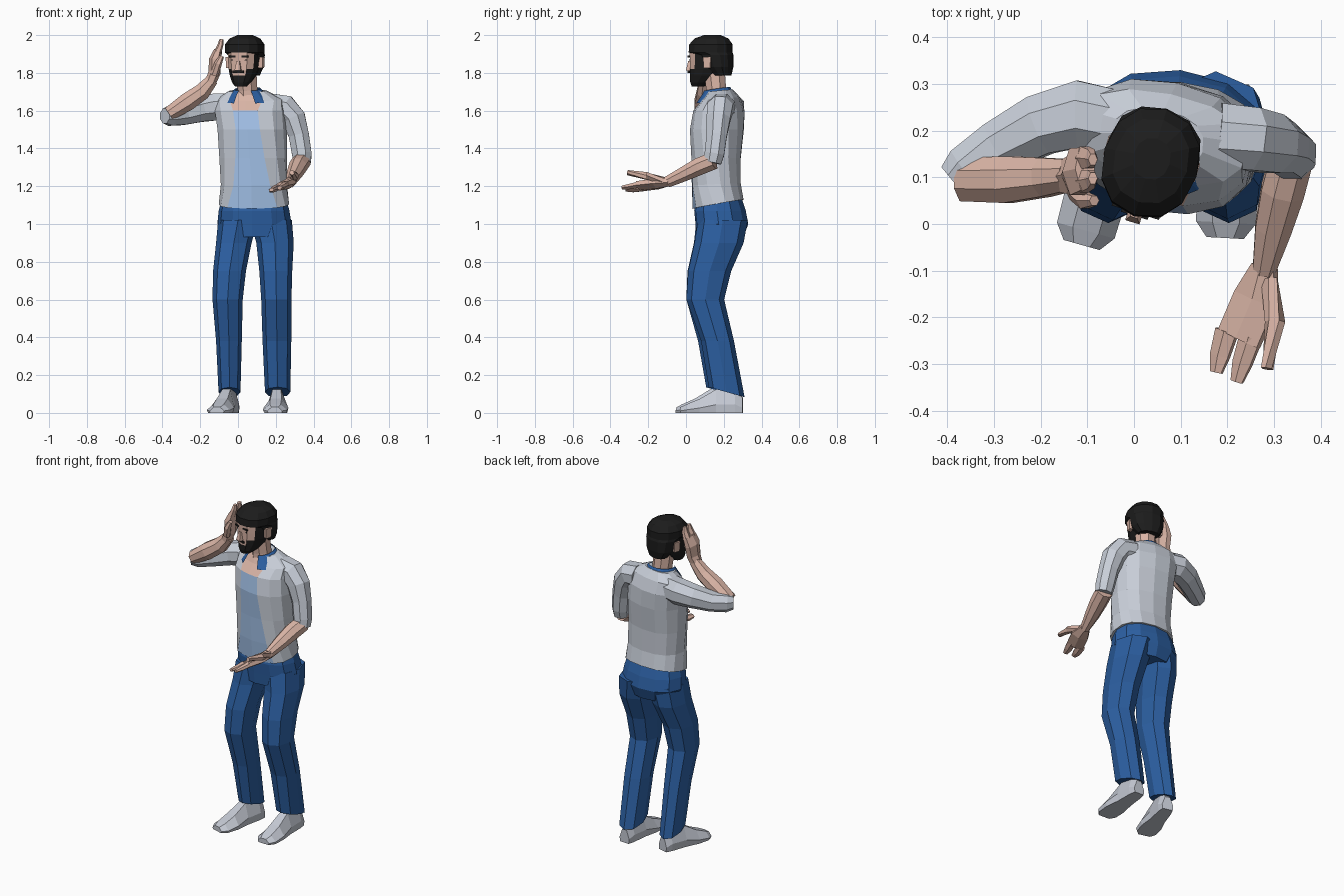
import bpy, bmesh, math
from mathutils import Vector, Matrix


def material(name, rgb):
    m = bpy.data.materials.new(name)
    m.diffuse_color = (*rgb, 1)
    return m


GREY = material("light_grey_cloth", (0.58, 0.62, 0.69))
SHIRT = material("pale_blue_cloth", (0.36, 0.53, 0.80))
DENIM = material("blue_denim", (0.025, 0.115, 0.36))
SKIN = material("skin", (0.70, 0.46, 0.38))
DARK = material("black_hair", (0.012, 0.012, 0.012))
SHOE = material("shoe_grey", (0.56, 0.59, 0.66))


def loft(name, rings, mats, rule=None, drop=None, caps=True, matrix=None):
    """Skin a list of point rings; rule picks a material, drop leaves faces out."""
    me = bpy.data.meshes.new(name)
    bm = bmesh.new()
    rows = [[bm.verts.new(p) for p in r] for r in rings]
    n = len(rows[0])
    for i in range(len(rows) - 1):
        for j in range(n):
            if drop and drop(i, j, n):
                continue
            k = (j + 1) % n
            f = bm.faces.new((rows[i][j], rows[i][k], rows[i + 1][k], rows[i + 1][j]))
            if rule:
                f.material_index = rule(i, j, n, f.calc_center_median())
    if caps:
        bm.faces.new(rows[0])
        bm.faces.new(rows[-1])
    bmesh.ops.recalc_face_normals(bm, faces=bm.faces)
    if matrix:
        bm.transform(matrix)
    bm.to_mesh(me)
    bm.free()
    for m in mats:
        me.materials.append(m)
    ob = bpy.data.objects.new(name, me)
    bpy.context.collection.objects.link(ob)
    return ob


def level(cx, cy, z, rx, ry, n=10, turn=0, tilt=0, strip=None, power=0.9):
    """Horizontal oval ring, starting at the front; strip sets the first half angle."""
    if strip:
        step = (360 - 2 * strip) / (n - 2)
        angles = [0] + [strip + step * k for k in range(n - 1)]
    else:
        angles = [360 * k / n for k in range(n)]
    pts = []
    for a in angles:
        s, c = math.sin(math.radians(a)), -math.cos(math.radians(a))
        x = rx * math.copysign(abs(s) ** power, s)
        y = ry * math.copysign(abs(c) ** power, c)
        p = Matrix.Rotation(math.radians(turn), 3, 'Z') @ Vector((x, y, tilt * y))
        pts.append(p + Vector((cx, cy, z)))
    return pts


def tube(name, stations, mat, n=8, hint=(0, 1, 0)):
    """Limb along a path; stations are x, y, z, radius along hint, radius across."""
    P = [Vector(s[:3]) for s in stations]
    rings = []
    for i, s in enumerate(stations):
        t = (P[min(i + 1, len(P) - 1)] - P[max(i - 1, 0)]).normalized()
        u = Vector(hint)
        u = (u - t * u.dot(t)).normalized()
        v = t.cross(u)
        rv = s[4] if len(s) > 4 else s[3]
        rings.append([P[i] + u * s[3] * math.cos(2 * math.pi * (k + .5) / n)
                      + v * rv * math.sin(2 * math.pi * (k + .5) / n) for k in range(n)])
    return loft(name, rings, [mat])


# Jacket with the shirt strip and open neck down the front
torso = [(.085, .17, 1.105, .187, .135, -5, .18, 42), (.085, .16, 1.21, .176, .13, -6, .05, 30),
         (.08, .16, 1.35, .180, .13, -8, 0, 22), (.075, .165, 1.5, .185, .14, -10, 0, 17),
         (.065, .175, 1.6, .190, .13, -12, 0, 17), (.06, .185, 1.66, .185, .095, -12, .1, 24),
         (.05, .18, 1.705, .10, .065, -12, .1, 40)]
loft("jacket", [level(*s[:5], n=14, turn=s[5], tilt=s[6], strip=s[7], power=.85) for s in torso],
     [GREY, SHIRT, SKIN],
     lambda i, j, n, c: (2 if i >= 4 else 1) if j in (0, n - 1) else 0)

# Folded shirt collar, open at the front
loft("collar", [level(.055, .16, 1.65, .122, .105, 14, -12, .12),
                level(.05, .165, 1.695, .09, .08, 14, -12, .15),
                level(.05, .165, 1.715, .07, .07, 14, -12, .15)],
     [DENIM], drop=lambda i, j, n: j in (0, n - 1), caps=False)

# Hips and trouser legs
loft("trouser_hips", [level(.085, .18, .93, .15, .125, 12, -5),
                      level(.087, .19, 1.0, .197, .14, 12, -5),
                      level(.085, .18, 1.07, .188, .137, 12, -5),
                      level(.085, .175, 1.13, .172, .122, 12, -5)], [DENIM])
legs = {
    "right_leg": [(.0, .185, 1.02, .105, .13, 0), (-.022, .17, .9, .094, .128, 0),
                  (-.045, .12, .75, .087, .112, 0), (-.055, .1, .6, .08, .098, 0),
                  (-.048, .15, .38, .068, .086, 0), (-.045, .197, .11, .058, .09, -.28)],
    "left_leg": [(.175, .195, 1.02, .11, .132, 0), (.196, .175, .9, .099, .13, 0),
                 (.2, .125, .75, .087, .114, 0), (.203, .102, .6, .08, .1, 0),
                 (.206, .167, .38, .076, .087, 0), (.21, .215, .11, .067, .095, -.28)]}
for name, st in legs.items():
    loft(name, [level(*s[:5], n=8, tilt=s[5]) for s in st], [DENIM])


# Shoes: heel-to-toe sections with flat soles
def shoe(name, heel, toe):
    h, t = Vector((*heel, 0)), Vector((*toe, 0))
    d = (t - h).normalized()
    side = Vector((-d.y, d.x, 0))
    rings = []
    for f, w, z in ((0, .034, .08), (.12, .043, .13), (.42, .05, .125), (.68, .066, .075),
                    (.9, .064, .045), (1, .04, .03)):
        c = h.lerp(t, f)
        rings.append([c + side * w * a + Vector((0, 0, z * b)) for a, b in
                      ((-.9, 0), (-1, .35), (-.45, 1), (.45, 1), (1, .35), (.9, 0))])
    loft(name, rings, [SHOE])


shoe("right_shoe", (-.025, .265), (-.112, -.045))
shoe("left_shoe", (.213, .30), (.195, -.03))

# Raised arm
tube("right_sleeve", [(-.03, .215, 1.62, .075), (-.12, .235, 1.62, .078), (-.2, .212, 1.605, .07),
                      (-.29, .165, 1.58, .06), (-.36, .115, 1.572, .056), (-.388, .092, 1.572, .042)], GREY)
tube("right_forearm", [(-.365, .095, 1.583, .05, .04), (-.27, .095, 1.645, .054, .052),
                       (-.19, .1, 1.70, .045, .048), (-.135, .105, 1.765, .036, .034)], SKIN)
tube("right_palm", [(-.15, .1, 1.74, .036, .03), (-.125, .105, 1.80, .048, .032),
                    (-.122, .112, 1.87, .058, .032), (-.105, .118, 1.92, .053, .022)], SKIN, 6)
tube("right_thumb", [(-.125, .07, 1.79, .022), (-.105, .05, 1.85, .02), (-.085, .05, 1.89, .012)], SKIN, 6)

# Lowered arm, held forward with the palm up
tube("left_sleeve", [(.18, .19, 1.62, .075), (.25, .182, 1.615, .073), (.295, .172, 1.56, .068),
                     (.322, .163, 1.47, .058), (.338, .15, 1.37, .056), (.34, .14, 1.325, .05)], GREY)
tube("left_forearm", [(.338, .145, 1.335, .05), (.318, .07, 1.305, .05), (.298, -.01, 1.265, .042),
                      (.278, -.1, 1.222, .026, .032)], SKIN, hint=(1, 0, 0))
PALM = (.93, 0, .35)
tube("left_palm", [(.28, -.09, 1.225, .03, .028), (.262, -.16, 1.212, .056, .027),
                   (.225, -.245, 1.20, .056, .022)], SKIN, 6, PALM)
tube("left_thumb", [(.29, -.12, 1.23, .02), (.302, -.21, 1.255, .022), (.285, -.31, 1.272, .014)], SKIN, 6)

# Paired fingers on both hands
for k in (-1, 1):
    tube("left_fingers", [(.225 + .026 * k, -.235 - .006 * k, 1.20 + .01 * k, .028, .018),
                          (.208 + .024 * k, -.29 - .008 * k, 1.19 + .008 * k, .024, .015),
                          (.198 + .022 * k, -.328 - .01 * k, 1.187 + .006 * k, .015, .01)], SKIN, 6, PALM)
    tube("right_fingers", [(-.107, .117 + .025 * k, 1.91, .028, .02),
                           (-.092, .118 + .022 * k, 1.95, .023, .015),
                           (-.088, .118 + .02 * k, 1.978, .014, .01)], SKIN, 6)

# Neck
tube("neck", [(.055, .165, 1.63, .062), (.05, .16, 1.71, .057), (.042, .15, 1.81, .06)], SKIN)

# Head, turned to one side; jaw faces carry the beard
HEAD = Matrix.Translation((.035, .13, 0)) @ Matrix.Rotation(math.radians(-17), 4, 'Z')
skull = [(0, -.07, 1.728, .03, .033), (0, -.055, 1.75, .05, .056), (0, -.03, 1.785, .067, .082),
         (0, -.015, 1.82, .077, .098), (0, -.008, 1.865, .082, .106), (0, -.004, 1.92, .084, .112),
         (0, 0, 1.96, .07, .09)]


def beard(i, j, n, c):
    jaw = i < 2 or (i == 2 and abs(c.x) > .03)
    sideburn = i in (3, 4) and abs(c.x) > .06 and -.05 < c.y < .05
    return 1 if jaw or sideburn else 0


loft("head", [level(*s, n=12) for s in skull], [SKIN, DARK], beard, matrix=HEAD)

# Hair: low at the nape, full cap above the forehead
hair = [(0, .068, 1.785, .062, .042), (0, .047, 1.83, .09, .073), (0, .03, 1.895, .1, .092),
        (0, .0, 1.908, .102, .119), (0, .002, 1.95, .103, .118), (0, .005, 1.982, .08, .092),
        (0, .01, 2.0, .04, .045)]
loft("hair", [level(*s, n=12) for s in hair], [DARK], matrix=HEAD)


# Face details
def block(name, centre, size, mat, taper=1.0):
    c, s = Vector(centre), Vector(size) / 2
    rings = [[c + Vector((a * s.x * t, b * s.y * t, e * s.z))
              for a, b in ((-1, -1), (1, -1), (1, 1), (-1, 1))] for e, t in ((-1, 1), (1, taper))]
    loft(name, rings, [mat], matrix=HEAD)


block("nose", (0, -.11, 1.838), (.032, .044, .05), SKIN, .5)
block("moustache", (0, -.113, 1.806), (.06, .009, .012), DARK)
for k in (-1, 1):
    block("eyebrow", (k * .035, -.106, 1.887), (.036, .009, .009), DARK)
    block("eye", (k * .034, -.1, 1.868), (.02, .009, .007), DARK)
    block("ear", (k * .089, .01, 1.855), (.022, .035, .06), SKIN, 1.2)
